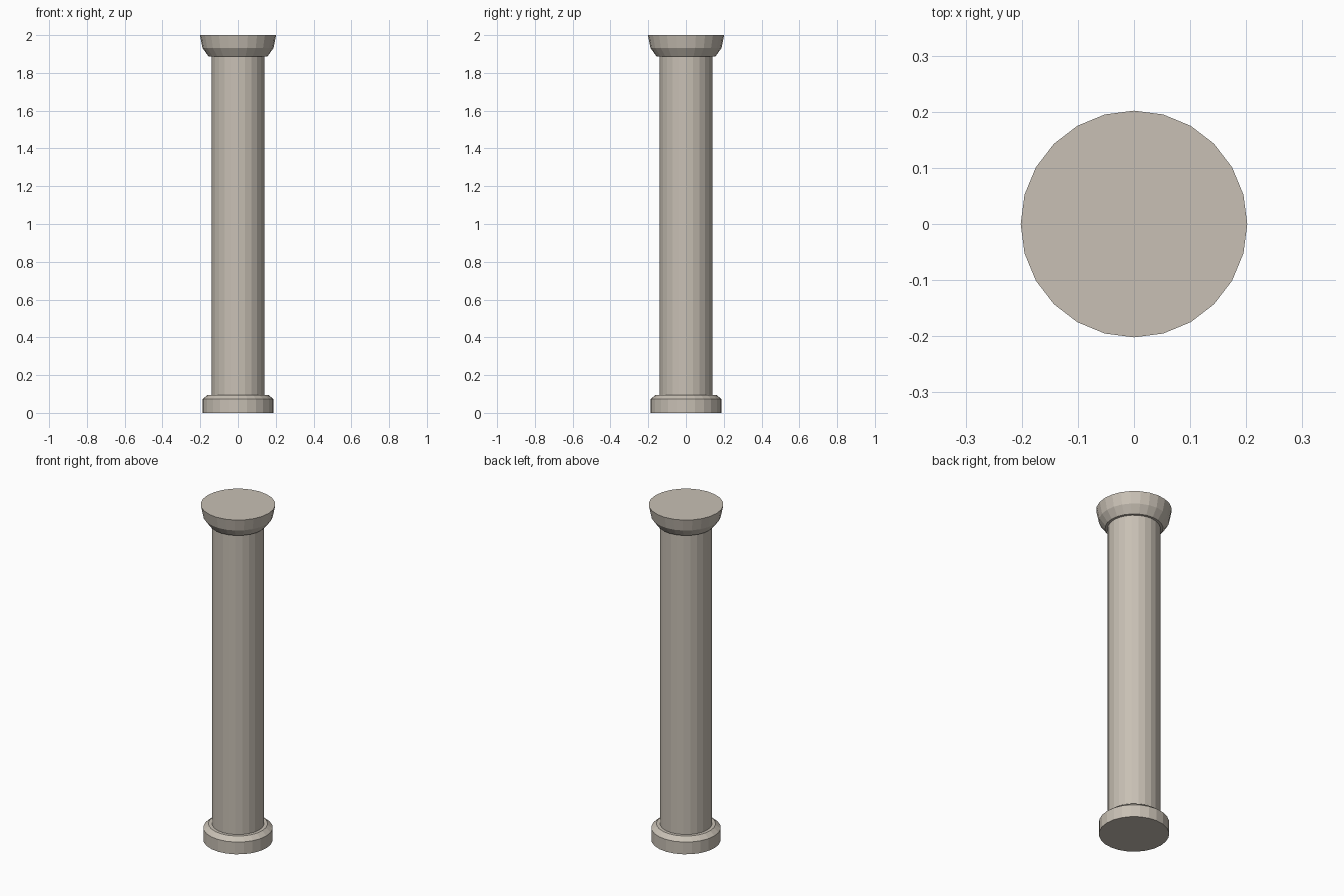
import bpy
import bmesh
from math import cos, sin, tau

SIDES = 24

cube = bpy.data.objects.get("Cube")
if cube:
    bpy.data.objects.remove(cube, do_unlink=True)

# Pale stone colour
STONE = (0.58, 0.53, 0.46, 1.0)
stone = bpy.data.materials.new("pale stone")
stone.use_nodes = True
stone.diffuse_color = STONE
stone.node_tree.nodes["Principled BSDF"].inputs["Base Color"].default_value = STONE


def turned_part(name, profile):
    """Flat-faceted solid turned from (radius, height) points, bottom to top."""
    bm = bmesh.new()
    rings = [[bm.verts.new((r * cos(tau * i / SIDES), r * sin(tau * i / SIDES), z))
              for i in range(SIDES)] for r, z in profile]
    for low, high in zip(rings, rings[1:]):
        for i in range(SIDES):
            j = (i + 1) % SIDES
            bm.faces.new((low[i], low[j], high[j], high[i]))
    bm.faces.new(rings[0][::-1])
    bm.faces.new(rings[-1])
    mesh = bpy.data.meshes.new(name)
    bm.to_mesh(mesh)
    bm.free()
    mesh.materials.append(stone)
    obj = bpy.data.objects.new(name, mesh)
    bpy.context.collection.objects.link(obj)
    return obj


# Chamfered foot, plain shaft, flared capital
turned_part("base", [(0.188, 0), (0.188, 0.073), (0.16, 0.096)])
turned_part("shaft", [(0.141, 0.096), (0.141, 1.886)])
turned_part("capital", [(0.155, 1.886), (0.188, 1.931), (0.202, 2.0)])
